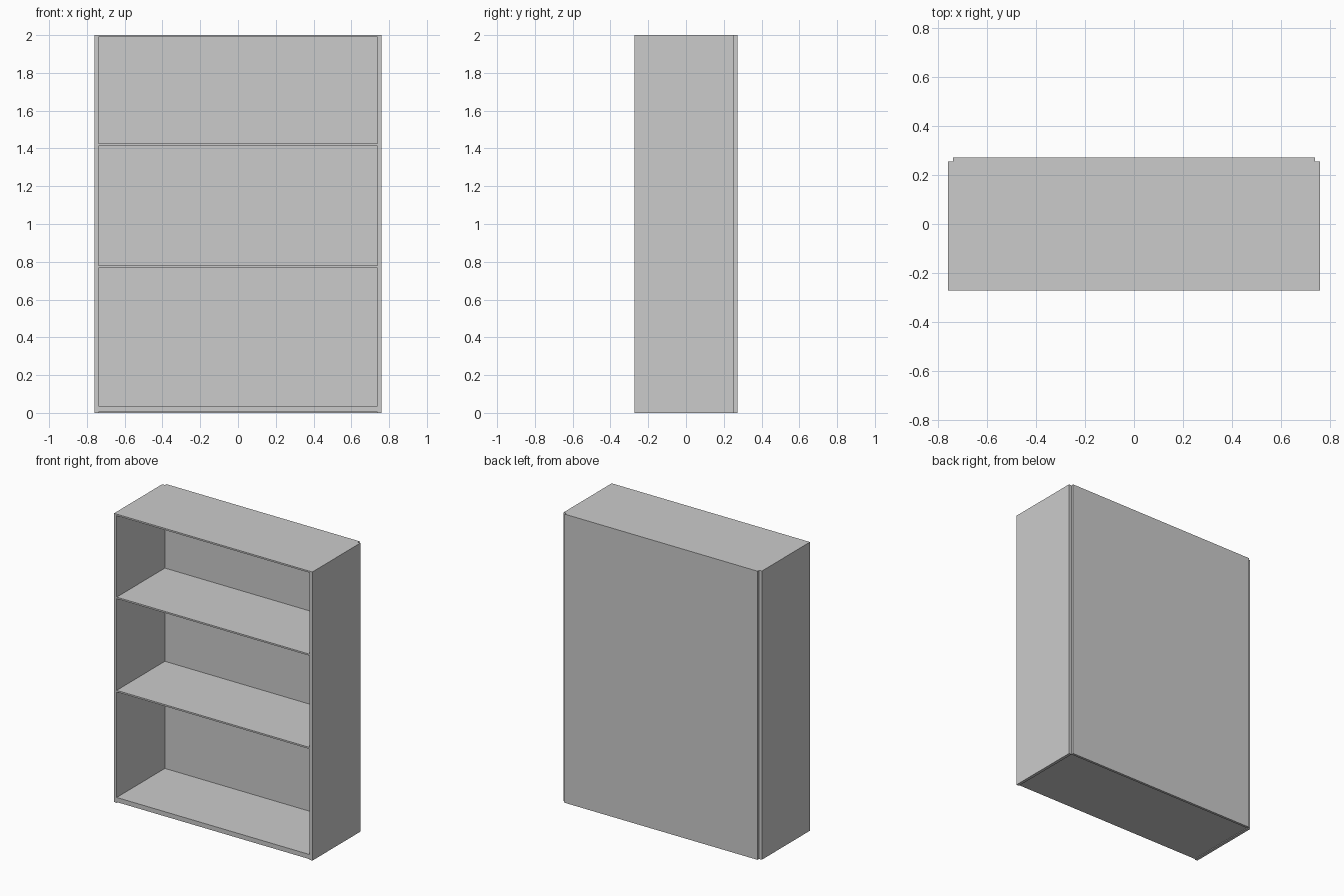
import bpy

if "Cube" in bpy.data.objects:
    bpy.data.objects.remove(bpy.data.objects["Cube"])

# Overall measurements
W, D = 0.76, 0.272      # half width, half depth
INNER = 0.739           # half width between the side panels
BACK = 0.255            # front face of the back panel


def board(name, x, y, z):
    """Box spanning the given (min, max) ranges."""
    bpy.ops.mesh.primitive_cube_add(size=1, location=[sum(r) / 2 for r in (x, y, z)])
    ob = bpy.context.object
    ob.name = name
    ob.scale = [r[1] - r[0] for r in (x, y, z)]
    bpy.ops.object.transform_apply(location=False, rotation=False, scale=True)
    return ob


# Side panels
board("left_side", (-W, -INNER), (-D, BACK), (0, 2))
board("right_side", (INNER, W), (-D, BACK), (0, 2))

# Back panel, set between and behind the sides
board("back_panel", (-INNER, INNER), (BACK, D), (0, 2))

# Horizontal boards: base, two shelves and top
for name, z in (("base_board", (0.005, 0.037)),
                ("lower_shelf", (0.768, 0.779)),
                ("upper_shelf", (1.414, 1.425)),
                ("top_board", (1.989, 2))):
    board(name, (-INNER, INNER), (-D, BACK), z)
